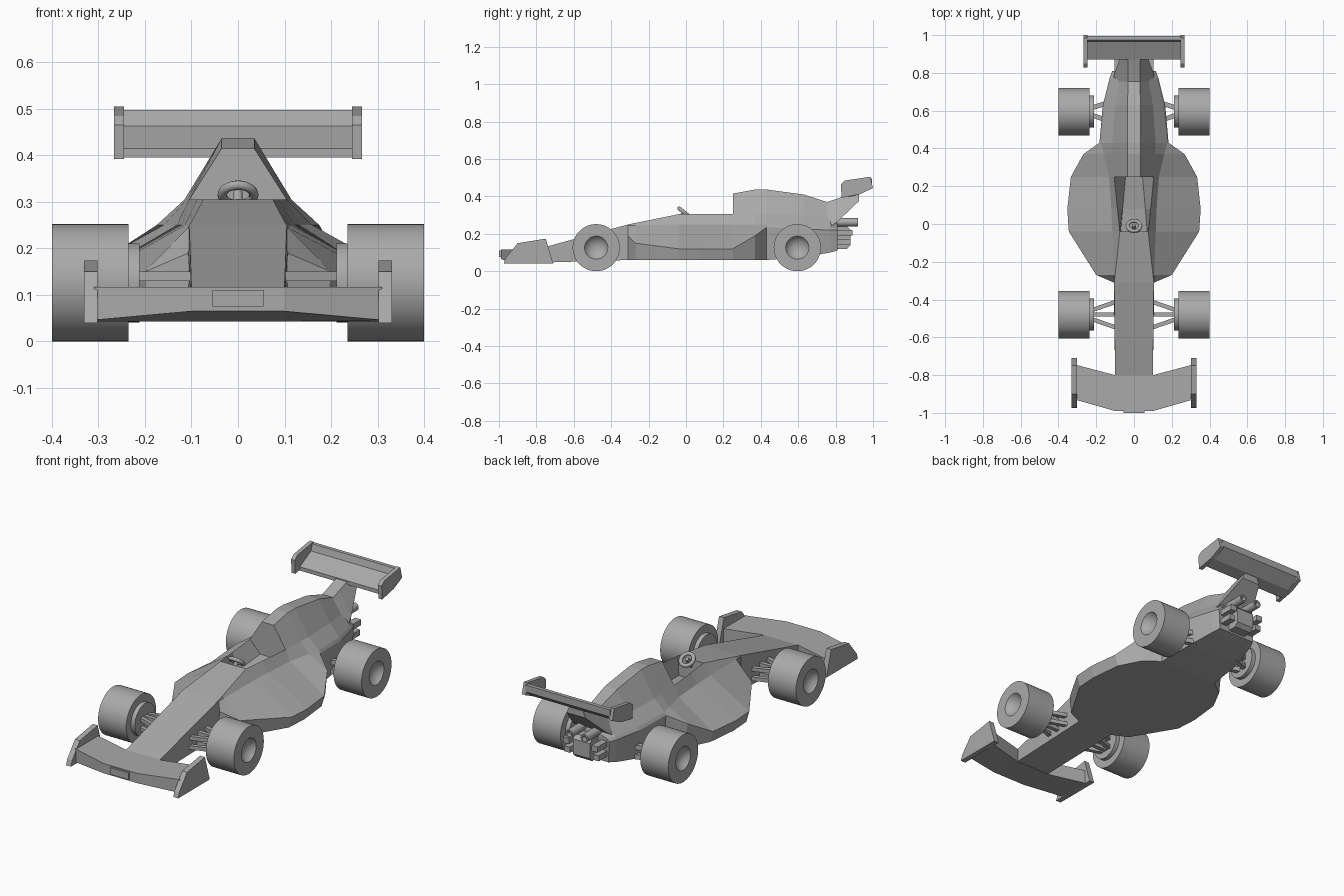
import bpy, bmesh, math
from mathutils import Vector, Matrix

if "Cube" in bpy.data.objects:
    bpy.data.objects.remove(bpy.data.objects["Cube"])

grey = bpy.data.materials.new("plain_grey")
grey.use_nodes = True
grey.diffuse_color = (0.4, 0.4, 0.4, 1)
grey.node_tree.nodes["Principled BSDF"].inputs["Base Color"].default_value = grey.diffuse_color


def loft(name, rings, smooth=False):
    """Skin closed rings of equal length and cap both ends."""
    bm = bmesh.new()
    loops = [[bm.verts.new(point) for point in ring] for ring in rings]
    for near, far in zip(loops, loops[1:]):
        count = len(near)
        for i in range(count):
            j = (i + 1) % count
            bm.faces.new((near[i], near[j], far[j], far[i]))
    bm.faces.new(loops[0])
    bm.faces.new(loops[-1])
    bmesh.ops.recalc_face_normals(bm, faces=bm.faces)
    mesh = bpy.data.meshes.new(name)
    bm.to_mesh(mesh)
    bm.free()
    mesh.materials.append(grey)
    ob = bpy.data.objects.new(name, mesh)
    bpy.context.collection.objects.link(ob)
    if smooth:
        bpy.ops.object.select_all(action='DESELECT')
        ob.select_set(True)
        bpy.context.view_layer.objects.active = ob
        bpy.ops.object.shade_smooth_by_angle(angle=math.radians(35))


def section(y, *half):
    """Ring across the car from one half of its outline."""
    return [(x, y, z) for x, z in half] + [(-x, y, z) for x, z in reversed(half)]


def shell(y, top, rim, shoulder, outer, floor):
    """Body section; the floor edge is tucked in slightly below the outer edge."""
    return section(y, top, rim, shoulder, outer, (outer[0] * 0.95, floor))


def plate(name, x, thickness, outline):
    """Side outline in (y, z), extruded along x about its centre."""
    ends = (x - thickness / 2, x + thickness / 2)
    loft(name, [[(end, y, z) for y, z in outline] for end in ends])


def beam(name, start, end, width, height):
    start, end = Vector(start), Vector(end)
    along = (end - start).normalized()
    side = along.cross(Vector((0, 0, 1))).normalized() * width / 2
    up = side.cross(along).normalized() * height / 2
    corners = (side + up, up - side, -side - up, side - up)
    loft(name, [[point + corner for corner in corners] for point in (start, end)])


def lathe(name, profile, matrix, steps=48):
    """Turn (axial, radius) pairs about the local x axis."""
    angles = [math.tau * i / steps for i in range(steps)]
    loft(name, [[matrix @ Vector((x, r * math.cos(a), r * math.sin(a))) for a in angles]
                for x, r in profile], True)


# Nose widening into the front of the sidepods
nose_sections = [
    section(-.8, (.05, .117), (.1, .117), (.1, .11), (.1, .09), (.1, .045)),
    section(-.31, (.05, .25), (.105, .25), (.106, .245), (.107, .19), (.105, .06)),
    shell(-.27, (.05, .258), (.1, .258), (.107, .245), (.2, .15), .06),
    shell(-.04, (.05, .305), (.075, .305), (.115, .25), (.345, .12), .06),
]
loft("nose", nose_sections)

# Open cockpit between the sidepods
cockpit_sections = [
    shell(-.04, (.07, .2), (.075, .305), (.115, .25), (.345, .12), .06),
    shell(.08, (.06, .21), (.088, .305), (.12, .25), (.353, .12), .06),
    shell(.25, (.045, .24), (.105, .305), (.132, .25), (.334, .12), .06),
]
loft("cockpit_and_sidepods", cockpit_sections)

# Engine cover tapering to the tail
cover_sections = [
    shell(.25, (.035, .415), (.105, .305), (.132, .25), (.334, .12), .06),
    shell(.37, (.035, .437), (.11, .305), (.16, .25), (.268, .19), .06),
    shell(.43, (.035, .437), (.115, .305), (.175, .25), (.183, .235), .06),
    shell(.63, (.035, .41), (.1, .3), (.155, .24), (.165, .225), .075),
    shell(.77, (.03, .365), (.075, .29), (.12, .235), (.13, .22), .1),
    shell(.81, (.03, .25), (.07, .245), (.1, .235), (.115, .22), .11),
]
loft("engine_cover", cover_sections)

# Steering wheel tilted back towards the driver
tilt = Matrix.Translation((0, -.01, .315)) @ Matrix.Rotation(math.radians(-38), 4, 'X')
bpy.ops.mesh.primitive_torus_add(major_radius=.034, minor_radius=.01,
                                 major_segments=32, minor_segments=12)
steering = bpy.context.object
steering.name = "steering_wheel"
steering.matrix_world = tilt
steering.data.materials.append(grey)
bpy.ops.object.shade_smooth_by_angle(angle=math.radians(60))
lathe("steering_column", [(-.1, .01), (.006, .01)],
      tilt @ Matrix.Rotation(math.radians(-90), 4, 'Y'), 16)

# Front wing, swept back towards its tips
wing_sections = []
for x in (-.31, -.1, .1, .31):
    tip = abs(x) > .2
    front, back, low = (-.93, -.745, .046) if tip else (-.99, -.8, .065)
    wing_sections.append([(x, front, .117), (x, back, .117), (x, back, .043), (x, front, low)])
loft("front_wing", wing_sections)
plate("nose_badge_plate", 0, .11,
      [(-1, .075), (-1, .111), (-.985, .111), (-.985, .075)])

# Rear wing and its support
plate("rear_wing", 0, .5, [(.87, .395), (.87, .415), (.965, .463), (.975, .497),
                           (.995, .497), (.995, .46), (.93, .412)])
loft("rear_wing_support", [
    section(.75, (.032, .368), (.115, .225)),
    section(.81, (.032, .388), (.1, .265)),
    section(.925, (.032, .43), (.055, .375)),
])

# Gearbox
plate("gearbox", 0, .1, [(.78, .12), (.78, .24), (.86, .24), (.88, .22), (.88, .14), (.86, .12)])

for s, label in ((1, "left"), (-1, "right")):
    plate("front_wing_endplate_" + label, s * .316, .029,
          [(-.975, .04), (-.965, .07), (-.9, .15), (-.75, .174), (-.71, .04)])
    plate("rear_wing_endplate_" + label, s * .256, .022,
          [(.832, .392), (.828, .465), (.85, .485), (.985, .505), (1, .445), (.93, .412)])

    # Wheels with an inner drum and a dished outer face
    for end, y in (("front", -.48), ("rear", .595)):
        place = Matrix.Translation((0, y, .126)) @ Matrix.Diagonal((s, 1, 1, 1))
        lathe(end + "_wheel_" + label,
              [(.212, .012), (.212, .085), (.235, .085), (.235, .126), (.4, .126),
               (.4, .062), (.385, .052), (.372, .032), (.367, .012)], place)

    # Suspension arms
    for level, z in (("upper", .14), ("lower", .09)):
        for i in (-1, 0, 1):
            beam(f"front_{level}_arm_{label}", (s * .09, -.48 + i * .07, z),
                 (s * .22, -.48 + i * .025, z), .022, .02)
        for i in (-1, 1):
            beam(f"rear_{level}_arm_{label}", (s * .13, .595 + i * .05, z),
                 (s * .22, .595 + i * .02, z), .025, .025)

    # Exhaust pipe and rear brackets
    lathe("exhaust_" + label, [(.78, .022), (.92, .022), (.92, .014), (.9, .012)],
          Matrix.Translation((s * .045, 0, .262)) @ Matrix.Rotation(math.pi / 2, 4, 'Z'), 20)
    for z, end in ((.205, .89), (.155, .88)):
        beam("rear_bracket_" + label, (s * .085, .78, z), (s * .085, end, z), .035, .03)
